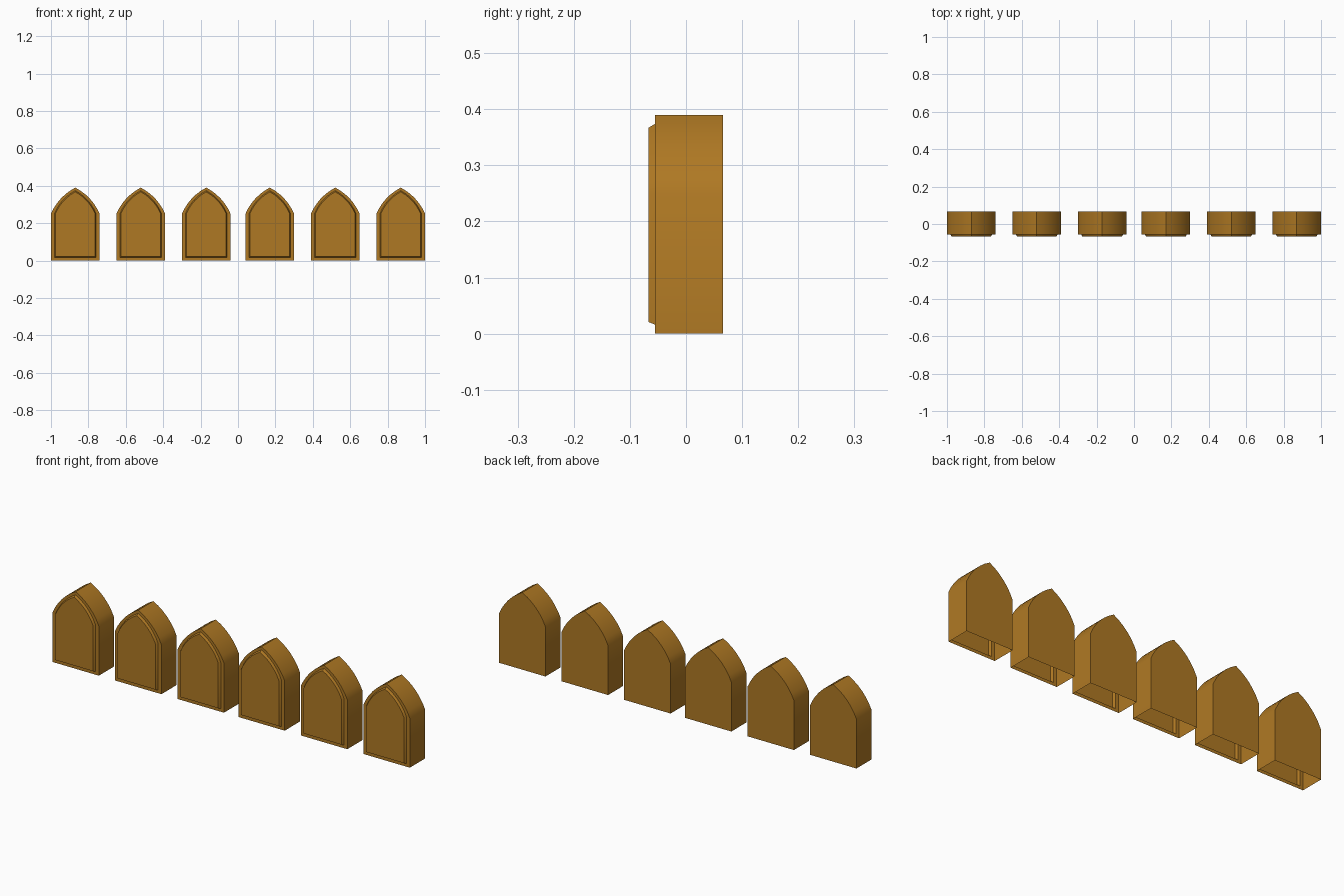
import bpy, bmesh, math

if "Cube" in bpy.data.objects:
    bpy.data.objects.remove(bpy.data.objects["Cube"])

HALF_W, SPRING, APEX = 0.13, 0.25, 0.39
BACK_Y, FACE_Y, PANEL_Y = 0.066, -0.055, -0.067
ARC_STEPS = 6

mat = bpy.data.materials.new("golden_brown")
mat.diffuse_color = (0.43, 0.19, 0.017, 1.0)
mat.use_nodes = True
mat.node_tree.nodes["Principled BSDF"].inputs["Base Color"].default_value = mat.diffuse_color


def arch_profile(side=0.0, bottom=0.0, top=0.0):
    """Pointed arch outline: bottom right, up over the apex, to bottom left."""
    w, h = HALF_W - side, APEX - top - SPRING
    half_turn = math.radians(20)
    radius = math.hypot(w, h) / 2 / math.sin(half_turn)
    start = math.atan2(h, w) + half_turn     # steepness at the shoulder
    right = [(w, bottom)]
    for i in range(ARC_STEPS + 1):
        a = start - 2 * half_turn * i / ARC_STEPS
        right.append((w + radius * (math.sin(a) - math.sin(start)),
                      SPRING + radius * (math.cos(a) - math.cos(start))))
    right[-1] = (0.0, APEX - top)
    return right + [(-x, z) for x, z in reversed(right[:-1])]


def make_arch(name, cx):
    bm = bmesh.new()

    def ring(y, *inset):
        return [bm.verts.new((x, y, z)) for x, z in arch_profile(*inset)]

    back = ring(BACK_Y)
    face = ring(FACE_Y)
    base = ring(FACE_Y, 0.018, 0.016, 0.016)
    panel = ring(PANEL_Y, 0.024, 0.021, 0.023)
    n = len(back)
    # walls (open underneath), front border, panel bevel
    for a, b, closed in ((back, face, False), (face, base, True), (base, panel, True)):
        for i in range(n if closed else n - 1):
            j = (i + 1) % n
            bm.faces.new((a[i], a[j], b[j], b[i]))
    bm.faces.new(back)
    bm.faces.new(panel)
    bmesh.ops.recalc_face_normals(bm, faces=bm.faces)
    mesh = bpy.data.meshes.new(name)
    bm.to_mesh(mesh)
    bm.free()
    mesh.materials.append(mat)
    obj = bpy.data.objects.new(name, mesh)
    obj.location.x = cx
    bpy.context.collection.objects.link(obj)
    bpy.ops.object.select_all(action='DESELECT')
    obj.select_set(True)
    bpy.context.view_layer.objects.active = obj
    bpy.ops.object.shade_smooth_by_angle(angle=math.radians(30))


# row of six pointed arch blocks
for k, cx in enumerate((-0.87, -0.52, -0.17, 0.17, 0.52, 0.87)):
    make_arch(f"arch_block_{k + 1}", cx)
